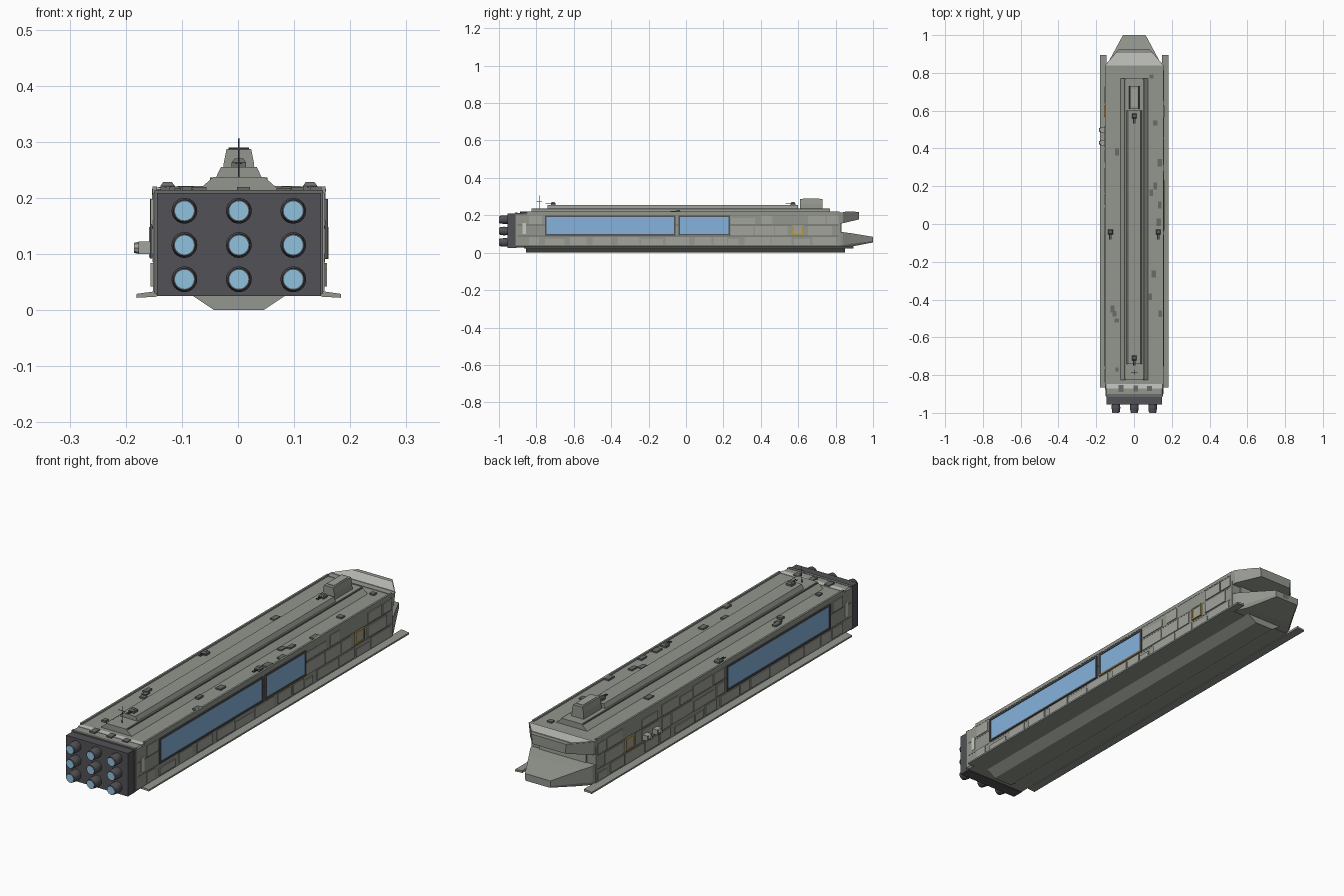
import bpy, bmesh, math, random
from mathutils import Matrix, Vector

if "Cube" in bpy.data.objects:
    bpy.data.objects.remove(bpy.data.objects["Cube"])

random.seed(4)
CX = 0.0015  # hull centreline


def mat(name, r, g, b):
    m = bpy.data.materials.new(name)
    m.diffuse_color = (r, g, b, 1)
    m.use_nodes = True
    m.node_tree.nodes["Principled BSDF"].inputs["Base Color"].default_value = m.diffuse_color
    return m


HULL = mat("hull_grey", 0.29, 0.31, 0.27)
PANEL = mat("panel_grey", 0.36, 0.37, 0.33)
LIGHT = mat("light_grey", 0.58, 0.59, 0.55)
DARK = mat("dark_grey", 0.085, 0.085, 0.095)
TRIM = mat("trim_grey", 0.14, 0.15, 0.14)
GLASS = mat("blue_glass", 0.24, 0.45, 0.72)
GLOW = mat("engine_glow", 0.28, 0.54, 0.74)
GOLD = mat("gold_trim", 0.45, 0.30, 0.06)


def finish(name, bm, material):
    bmesh.ops.recalc_face_normals(bm, faces=bm.faces)
    me = bpy.data.meshes.new(name)
    bm.to_mesh(me)
    bm.free()
    me.materials.append(material)
    ob = bpy.data.objects.new(name, me)
    ob.location.x = CX
    bpy.context.collection.objects.link(ob)
    return ob


def boxes(name, items, material):
    """Each item is (x0, x1, y0, y1, z0, z1); all go in one mesh."""
    bm = bmesh.new()
    for x0, x1, y0, y1, z0, z1 in items:
        m = Matrix.Translation(((x0 + x1) / 2, (y0 + y1) / 2, (z0 + z1) / 2))
        m = m @ Matrix.Diagonal((abs(x1 - x0), abs(y1 - y0), abs(z1 - z0), 1))
        bmesh.ops.create_cube(bm, size=1, matrix=m)
    return finish(name, bm, material)


def loft(name, rings, material):
    """Skin rings of equal point count and cap both ends."""
    bm = bmesh.new()
    vs = [[bm.verts.new(p) for p in r] for r in rings]
    n = len(vs[0])
    for a, b in zip(vs, vs[1:]):
        for i in range(n):
            bm.faces.new((a[i], a[(i + 1) % n], b[(i + 1) % n], b[i]))
    bm.faces.new(vs[0])
    bm.faces.new(vs[-1])
    return finish(name, bm, material)


def section(y, half):
    """Symmetric cross-section at y from (x, z) points of the right half."""
    return [(x, y, z) for x, z in half] + [(-x, y, z) for x, z in reversed(half)]


def extrude(name, half, y0, y1, material):
    return loft(name, [section(y0, half), section(y1, half)], material)


def cylinders(name, items, material, sides=16):
    """Each item is (start, end, start radius, end radius)."""
    bm = bmesh.new()
    for p, q, r0, r1 in items:
        p, q = Vector(p), Vector(q)
        d = q - p
        m = Matrix.Translation((p + q) / 2) @ d.to_track_quat('Z', 'Y').to_matrix().to_4x4()
        bmesh.ops.create_cone(bm, cap_ends=True, segments=sides, radius1=r0,
                              radius2=r1, depth=d.length, matrix=m)
    return finish(name, bm, material)


# Main hull, keel and raised spine
extrude("hull", [(0.146, 0.027), (0.153, 0.035), (0.153, 0.208), (0.147, 0.213)], -0.91, 0.825, HULL)
extrude("keel", [(0.044, 0.0), (0.086, 0.028)], -0.855, 0.85, HULL)
extrude("spine_lower", [(0.074, 0.212), (0.046, 0.237)], -0.825, 0.77, HULL)
extrude("spine_upper", [(0.041, 0.236), (0.032, 0.255)], -0.74, 0.6, HULL)
extrude("bridge", [(0.029, 0.235), (0.027, 0.262), (0.022, 0.287)], 0.61, 0.73, HULL)
boxes("spine_grooves", [(s * 0.047, s * 0.051, -0.82, 0.765, 0.22, 0.2365) for s in (-1, 1)], TRIM)
boxes("bridge_roof_panel", [(-0.015, 0.015, 0.625, 0.715, 0.286, 0.289)], PANEL)

# Side fins and deck edge rails
for s, side in ((-1, "left"), (1, "right")):
    loft(side + "_fin", [[(s * 0.146, y, 0.024), (s * 0.146, y, 0.034), (s * 0.182, y, 0.029),
                          (s * 0.182, y, 0.022)] for y in (-0.865, 0.895)], HULL)
boxes("deck_rails", [(s * 0.146, s * 0.154, -0.85, 0.82, 0.205, 0.22) for s in (-1, 1)], HULL)

# Bow: overhanging visor above, tapered jaw below
loft("bow_visor", [section(0.815, [(0.153, 0.155), (0.155, 0.215)]),
                   section(0.84, [(0.148, 0.158), (0.155, 0.216)]),
                   section(0.925, [(0.078, 0.178), (0.082, 0.219)])], HULL)
loft("visor_stripe", [section(0.84, [(0.152, 0.214), (0.152, 0.2185)]),
                      section(0.905, [(0.096, 0.215), (0.096, 0.2215)])], LIGHT)
loft("bow_jaw", [section(0.815, [(0.146, 0.028), (0.153, 0.04), (0.153, 0.112)]),
                 section(0.84, [(0.14, 0.028), (0.147, 0.04), (0.147, 0.11)]),
                 section(0.885, [(0.112, 0.033), (0.122, 0.048), (0.122, 0.104)]),
                 section(1.0, [(0.056, 0.055), (0.06, 0.062), (0.06, 0.085)])], HULL)
boxes("jaw_port", [(-0.022, 0.022, 0.98, 1.0, 0.06, 0.081)], DARK)
boxes("bow_inner_panel", [(-0.11, 0.11, 0.82, 0.832, 0.112, 0.16)], PANEL)

# Stern engine block with a three by three nozzle grid
boxes("engine_block", [(-0.146, 0.146, -0.955, -0.905, 0.025, 0.209)], DARK)
boxes("stern_collar", [(-0.15, 0.15, -0.915, -0.9, 0.03, 0.214)], TRIM)
grid = [(x, z) for x in (-0.097, 0, 0.097) for z in (0.055, 0.116, 0.177)]
cylinders("nozzles", [((x, -0.95, z), (x, -0.975, z), 0.022, 0.023) for x, z in grid]
          + [((x, -0.975, z), (x, -0.998, z), 0.023, 0.0195) for x, z in grid], DARK, 20)
cylinders("nozzle_glow", [((x, -0.99, z), (x, -1.0, z), 0.017, 0.017) for x, z in grid], GLOW, 20)

# Light stripe near the stern
boxes("stern_stripe", [(-0.15, 0.15, -0.87, -0.848, 0.205, 0.2145)]
      + [(s * 0.15, s * 0.1545, -0.875, -0.855, 0.1, 0.16) for s in (-1, 1)], LIGHT)

# Window bays: one on the left, two on the right
bays = [(-1, -0.755, -0.055), (1, -0.755, -0.055), (1, -0.04, 0.235)]
frames, panes = [], []
for s, y0, y1 in bays:
    a, b, t = s * 0.15, s * 0.1585, 0.008
    frames += [(a, b, y0, y1, 0.19, 0.198), (a, b, y0, y1, 0.092, 0.099),
               (a, b, y0, y0 + t, 0.099, 0.19), (a, b, y1 - t, y1, 0.099, 0.19)]
    panes.append((a, s * 0.1555, y0 + t, y1 - t, 0.099, 0.19))
boxes("window_frames", frames, DARK)
boxes("window_panes", panes, GLASS)
boxes("window_gold_sill", [(0.15, 0.16, -0.035, 0.23, 0.091, 0.095)], GOLD)

# Gold-framed doors on both sides
doors, door_frames = [], []
for s in (-1, 1):
    a, b = s * 0.15, s * 0.16
    doors.append((a, s * 0.1575, 0.575, 0.62, 0.1, 0.142))
    door_frames += [(a, b, 0.567, 0.628, 0.142, 0.148), (a, b, 0.567, 0.628, 0.094, 0.1),
                    (a, b, 0.567, 0.575, 0.1, 0.142), (a, b, 0.62, 0.628, 0.1, 0.142)]
boxes("doors", doors, PANEL)
boxes("door_frames", door_frames, GOLD)

# Side armour plates laid out in rows, leaving the windows and doors clear
plates = []
for s in (-1, 1):
    blocked = [(y0, y1) for q, y0, y1 in bays if q == s] + [(0.56, 0.635)]
    for z0, z1 in ((0.042, 0.084), (0.093, 0.142), (0.153, 0.198)):
        y = -0.84
        while y < 0.77:
            w = random.uniform(0.05, 0.14)
            e = min(y + w, 0.815)
            clear = all(e < b0 - 0.004 or y > b1 + 0.004 for b0, b1 in blocked)
            if z1 < 0.09 or clear:
                top = z1 - random.choice((0, 0, 0.012))
                plates.append((s * 0.15, s * random.choice((0.1555, 0.157)), y, e, z0, top))
                y = e + random.choice((0.006, 0.012, 0.03))
            else:
                y += 0.02
boxes("side_plates", plates, PANEL)
boxes("side_seams", [(s * 0.15, s * 0.1535, -0.9, 0.815, z, z + 0.006)
                     for s in (-1, 1) for z in (0.0855, 0.1445)], TRIM)

# Docking pods on the left side
boxes("docking_pods", [(-0.179, -0.15, y, y + 0.03, 0.1, 0.122) for y in (0.415, 0.483)], PANEL)
cylinders("docking_pod_caps", [((-0.178, y, 0.111), (-0.1865, y, 0.111), 0.011, 0.009)
                               for y in (0.43, 0.498)], PANEL, 8)

# Small twin-barrel gun turrets on deck and spine
mounts = [(0, 0.572, 0.254), (0, -0.71, 0.254), (0.127, -0.042, 0.212), (-0.127, -0.042, 0.212)]
for i, (x, y, z) in enumerate(mounts):
    loft(f"turret_{i + 1}", [[(x + a * r, y + b * r, h) for a, b in ((-1, -1), (1, -1), (1, 1), (-1, 1))]
                             for r, h in ((0.013, z), (0.013, z + 0.009), (0.008, z + 0.016))], TRIM)
cylinders("turret_barrels", [((x + d, y, z + 0.008), (x + d, y - 0.04, z + 0.008), 0.002, 0.002)
                             for x, y, z in mounts for d in (-0.004, 0.004)], DARK, 6)

# Deck equipment boxes
spots = [(-0.092, 0.38), (-0.105, -0.475), (-0.092, -0.51), (-0.092, -0.77), (0.11, 0.535), (0.09, 0.165),
         (0.135, 0.325), (0.13, 0.01), (0.103, -0.265), (0.085, -0.385), (0.137, -0.475), (0.092, 0.78),
         (0.11, 0.2), (0.135, 0.1), (-0.115, -0.45), (-0.07, -0.87), (0.008, -0.87), (0.08, -0.87)]
kit = []
for x, y in spots:
    w, l = random.uniform(0.008, 0.013), random.uniform(0.01, 0.02)
    kit.append((x - w, x + w, y - l, y + l, 0.21, 0.2175 + random.random() * 0.003))
boxes("deck_equipment", kit, TRIM)

# Antenna mast with crossbars
cylinders("antenna", [((0, -0.785, 0.235), (0, -0.785, 0.307), 0.0018, 0.0012),
                      ((-0.018, -0.785, 0.288), (0.018, -0.785, 0.288), 0.0014, 0.0014),
                      ((0, -0.8, 0.275), (0, -0.77, 0.275), 0.0012, 0.0012)], DARK, 6)
